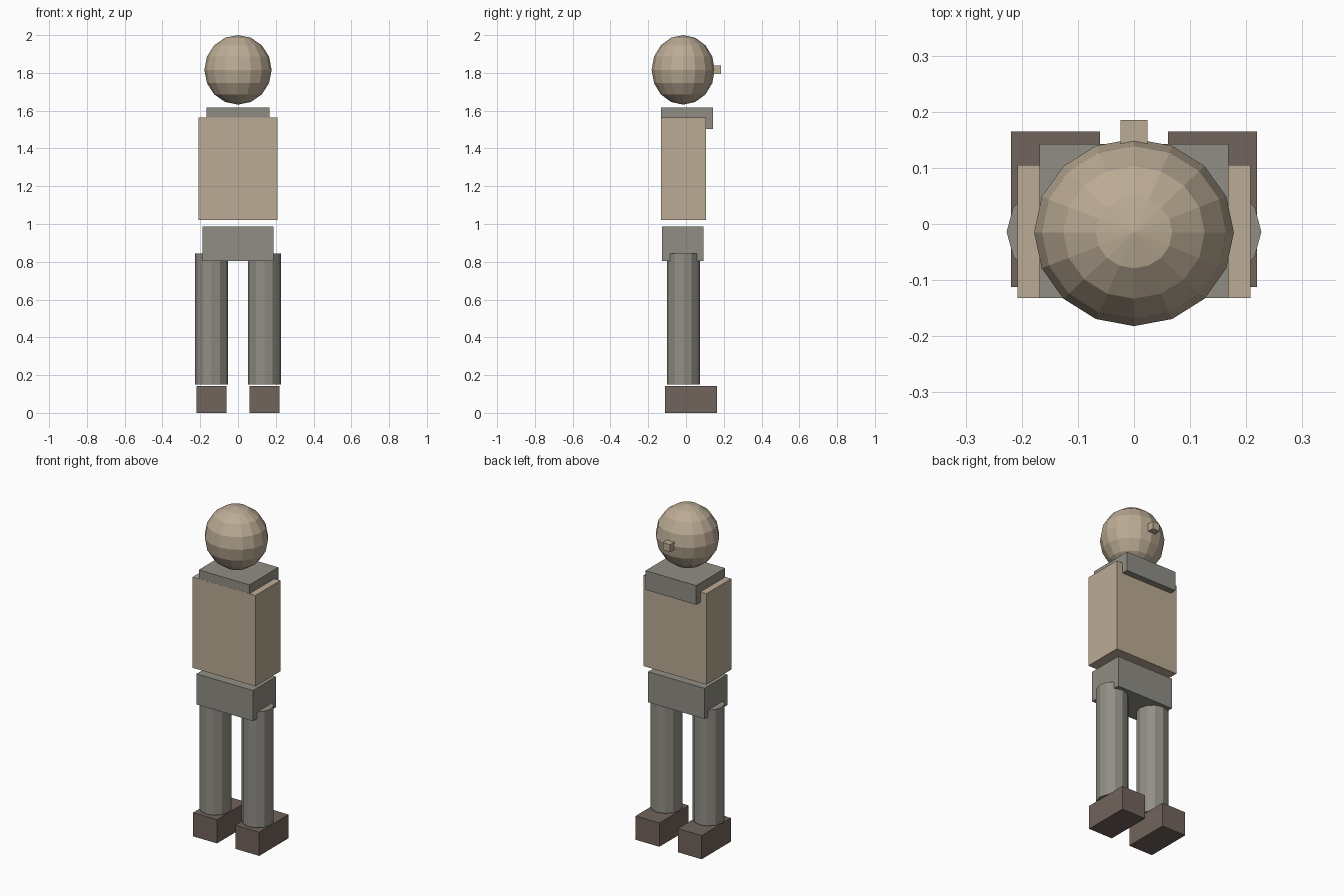
import bpy
from mathutils import Vector

default = bpy.data.objects.get("Cube")
if default:
    bpy.data.objects.remove(default, do_unlink=True)


def material(name, rgb):
    m = bpy.data.materials.new(name)
    m.use_nodes = True
    color = (*rgb, 1)
    m.diffuse_color = color
    m.node_tree.nodes["Principled BSDF"].inputs["Base Color"].default_value = color
    return m


tan = material("warm tan", (0.50, 0.41, 0.30))
grey = material("stone grey", (0.28, 0.27, 0.23))
brown = material("dark brown", (0.165, 0.127, 0.107))


def finish(name, mat):
    """Name the active object, bake its scale and colour it."""
    obj = bpy.context.object
    obj.name = name
    bpy.ops.object.transform_apply(location=False, rotation=False, scale=True)
    obj.data.materials.append(mat)
    return obj


def box(name, low, high, mat):
    low, high = Vector(low), Vector(high)
    bpy.ops.mesh.primitive_cube_add(size=1, location=(low + high) / 2)
    bpy.context.object.scale = high - low
    return finish(name, mat)


# Head and the small nose block
bpy.ops.mesh.primitive_uv_sphere_add(segments=16, ring_count=8, radius=1,
                                     location=(0, -0.015, 1.816))
bpy.context.object.scale = (0.178, 0.167, 0.184)
finish("head", tan)
box("nose", (-0.024, 0.137, 1.795), (0.024, 0.185, 1.84), tan)

# Upper body
box("collar", (-0.168, -0.1315, 1.502), (0.168, 0.143, 1.617), grey)
box("torso", (-0.208, -0.132, 1.02), (0.208, 0.105, 1.564), tan)
box("pelvis", (-0.187, -0.126, 0.804), (0.187, 0.092, 0.987), grey)

# Legs and shoes, one pair per side
for side, s in (("left", 1), ("right", -1)):
    bpy.ops.mesh.primitive_cylinder_add(vertices=12, radius=0.087, depth=0.694,
                                        location=(s * 0.14, -0.014, 0.497))
    leg = finish(side + "_leg", grey)
    leg.rotation_euler.z = 0
    x = s * 0.14
    box(side + "_shoe", (x - 0.079, -0.112, 0), (x + 0.079, 0.165, 0.142), brown)
